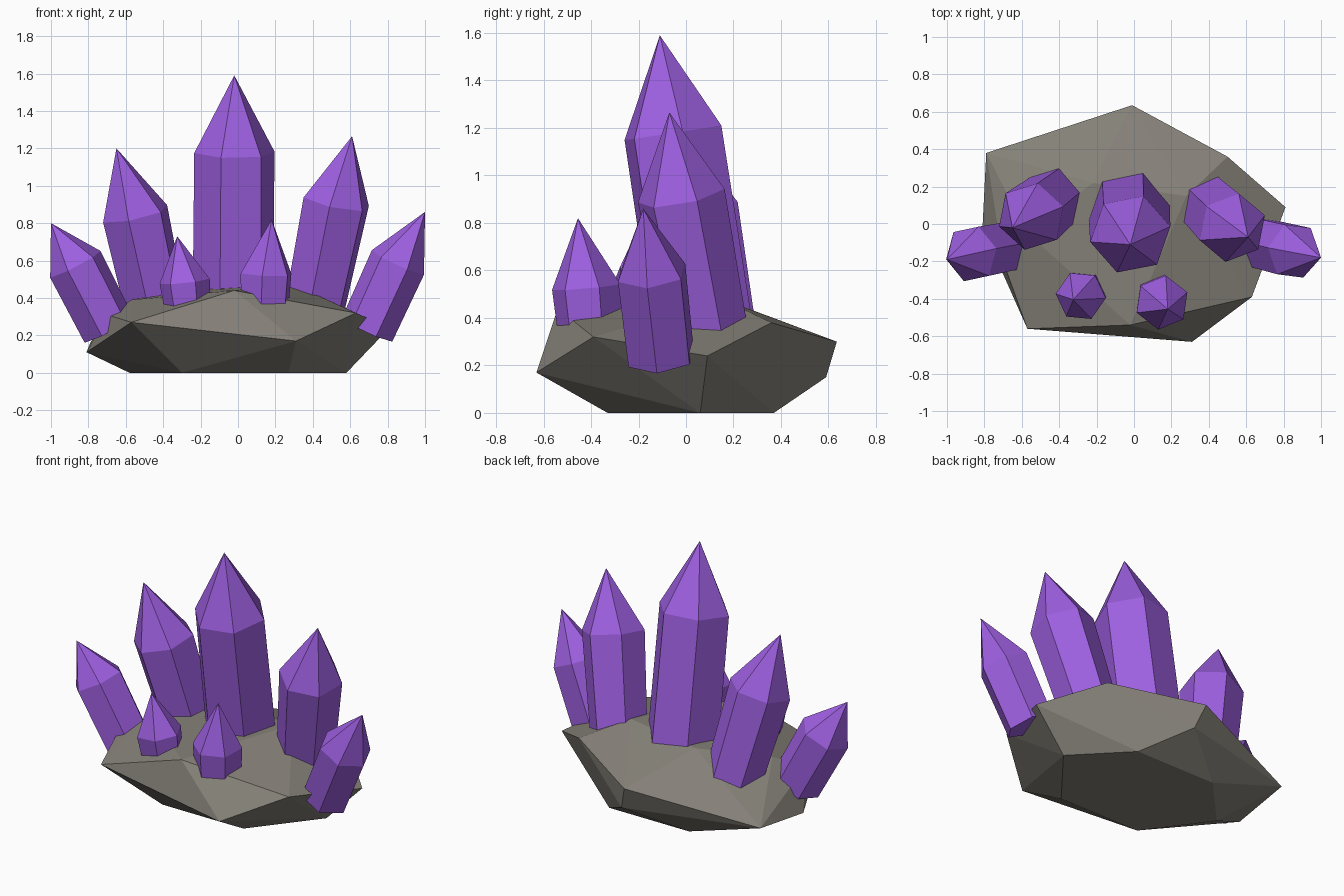
import bpy, bmesh, math
from mathutils import Vector

if "Cube" in bpy.data.objects:
    bpy.data.objects.remove(bpy.data.objects["Cube"])


def material(name, rgb):
    m = bpy.data.materials.new(name)
    m.diffuse_color = (*rgb, 1)
    m.use_nodes = True
    m.node_tree.nodes["Principled BSDF"].inputs["Base Color"].default_value = m.diffuse_color
    return m


def finish(bm, name, mat):
    bmesh.ops.recalc_face_normals(bm, faces=bm.faces)
    me = bpy.data.meshes.new(name)
    bm.to_mesh(me)
    bm.free()
    me.materials.append(mat)
    ob = bpy.data.objects.new(name, me)
    bpy.context.collection.objects.link(ob)


violet = material("violet_crystal", (0.34, 0.115, 0.75))
stone = material("stone", (0.235, 0.22, 0.19))

# Rock base: convex hull of a few chipped corners
corners = [
    (-0.58, 0.05, 0), (-0.28, 0.37, 0), (0.28, 0.37, 0), (0.58, 0.06, 0),
    (0.27, -0.33, 0), (-0.30, -0.33, 0),
    (-0.81, -0.02, 0.11), (-0.79, 0.38, 0.16), (0.04, 0.59, 0.15), (0.31, -0.63, 0.17),
    (0.81, 0.09, 0.24), (-0.01, 0.635, 0.30), (-0.57, -0.56, 0.27), (0.63, -0.39, 0.32),
    (0.50, 0.36, 0.38), (-0.70, -0.20, 0.31), (-0.02, -0.54, 0.44),
    (-0.57, -0.05, 0.39), (0.28, 0.15, 0.48), (-0.22, 0.22, 0.455),
]
bm = bmesh.new()
for c in corners:
    bm.verts.new(c)
bmesh.ops.convex_hull(bm, input=bm.verts)
loose = [v for v in bm.verts if not v.link_faces]
bmesh.ops.delete(bm, geom=loose, context='VERTS')
bmesh.ops.dissolve_limit(bm, angle_limit=math.radians(1), verts=bm.verts, edges=bm.edges)
finish(bm, "rock_base", stone)


# Crystal: six-sided prism along a leaning axis with a pointed end
def crystal(name, base, shoulder, tip, r_base, r_top, phase):
    base, shoulder, tip = Vector(base), Vector(shoulder), Vector(tip)
    turn = Vector((0, 0, 1)).rotation_difference((shoulder - base).normalized())
    bm = bmesh.new()
    rings = []
    for centre, r in ((base, r_base), (shoulder, r_top)):
        ring = []
        for i in range(6):
            a = math.radians(phase + 60 * i)
            ring.append(bm.verts.new(centre + turn @ Vector((r * math.cos(a), r * math.sin(a), 0))))
        rings.append(ring)
    low, high = rings
    apex = bm.verts.new(tip)
    bm.faces.new(low)
    for i in range(6):
        j = (i + 1) % 6
        bm.faces.new((low[i], low[j], high[j], high[i]))
        bm.faces.new((high[i], high[j], apex))
    finish(bm, name, violet)


crystal("crystal_centre", (-0.025, 0.08, 0.30), (-0.02, -0.055, 1.18), (-0.02, -0.11, 1.59), 0.222, 0.218, 11)
crystal("crystal_left", (-0.43, 0.135, 0.30), (-0.55, 0.04, 0.85), (-0.65, -0.02, 1.20), 0.17, 0.185, 18)
crystal("crystal_right", (0.40, 0.10, 0.30), (0.525, -0.02, 0.915), (0.61, -0.07, 1.265), 0.17, 0.188, 20)
crystal("crystal_outer_left", (-0.69, -0.125, 0.23), (-0.87, -0.16, 0.58), (-1.0, -0.19, 0.80), 0.15, 0.155, 12)
crystal("crystal_outer_right", (0.69, -0.105, 0.23), (0.855, -0.145, 0.59), (1.0, -0.18, 0.86), 0.15, 0.155, -8)
crystal("crystal_small_left", (-0.265, -0.37, 0.30), (-0.285, -0.385, 0.49), (-0.325, -0.405, 0.73), 0.12, 0.135, -5)
crystal("crystal_small_right", (0.14, -0.40, 0.30), (0.15, -0.42, 0.53), (0.18, -0.455, 0.82), 0.135, 0.146, 22)
